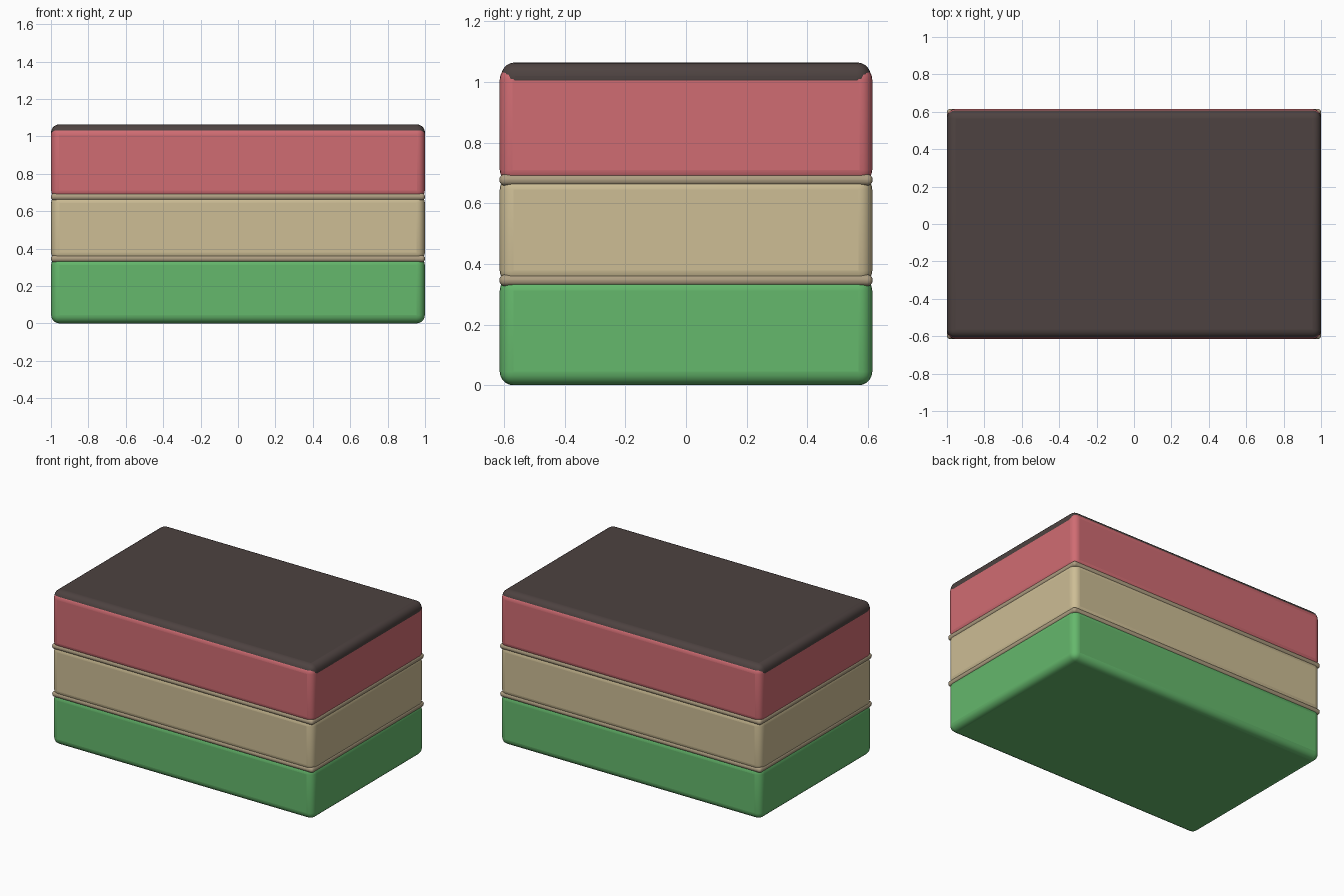
import bpy, math

if "Cube" in bpy.data.objects:
    bpy.data.objects.remove(bpy.data.objects["Cube"])


def material(name, rgb):
    m = bpy.data.materials.new(name)
    m.diffuse_color = (*rgb, 1)
    m.use_nodes = True
    m.node_tree.nodes["Principled BSDF"].inputs["Base Color"].default_value = m.diffuse_color
    return m


def rounded_box(name, half_x, half_y, z0, z1, radius, mat):
    bpy.ops.mesh.primitive_cube_add(size=1, location=(0, 0, (z0 + z1) / 2))
    ob = bpy.context.object
    ob.name = name
    ob.scale = (2 * half_x, 2 * half_y, z1 - z0)
    bpy.ops.object.transform_apply(location=False, rotation=False, scale=True)
    bev = ob.modifiers.new("round", 'BEVEL')
    bev.width = radius
    bev.segments = 5
    ob.data.materials.append(mat)
    bpy.ops.object.shade_smooth_by_angle(angle=math.radians(40))
    return ob


green = material("green", (0.13, 0.48, 0.15))
tan = material("tan", (0.61, 0.51, 0.30))
trim = material("trim", (0.42, 0.34, 0.22))
red = material("red", (0.63, 0.15, 0.17))
dark = material("dark", (0.075, 0.055, 0.052))

# Three stacked layers
rounded_box("bottom_layer", 0.999, 0.614, 0.0, 0.357, 0.045, green)
rounded_box("middle_layer", 0.999, 0.614, 0.333, 0.69, 0.045, tan)
rounded_box("top_layer", 0.999, 0.614, 0.668, 1.05, 0.042, red)

# Thin rounded fillings between the layers
for i, z in enumerate((0.346, 0.677)):
    rounded_box(f"filling_{i + 1}", 1.0, 0.615, z - 0.019, z + 0.019, 0.018, trim)

# Dark cover on top
rounded_box("top_cover", 1.0, 0.609, 0.965, 1.064, 0.045, dark)
